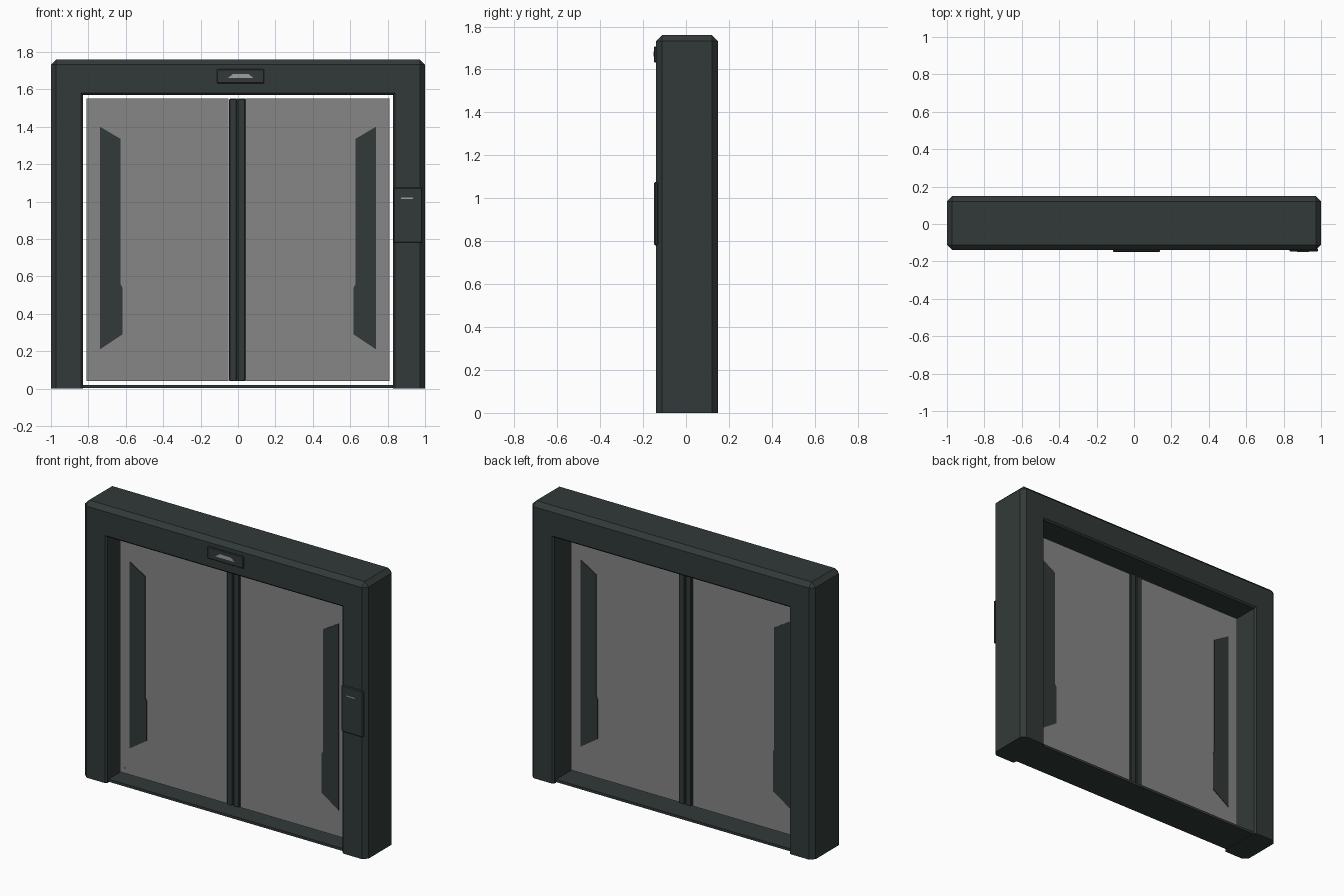
import bpy, bmesh
from mathutils import Vector

if "Cube" in bpy.data.objects:
    bpy.data.objects.remove(bpy.data.objects["Cube"])


def material(name, rgba):
    m = bpy.data.materials.new(name)
    m.diffuse_color = rgba
    m.use_nodes = True
    m.node_tree.nodes["Principled BSDF"].inputs["Base Color"].default_value = m.diffuse_color
    return m


DARK = material("dark green grey", (0.031, 0.042, 0.040, 1))
GLASS = material("grey glass", (0.235, 0.238, 0.235, 0.6))
LIGHT = material("light grey", (0.35, 0.35, 0.35, 1))


def finish(name, bm, mat):
    bmesh.ops.recalc_face_normals(bm, faces=bm.faces)
    me = bpy.data.meshes.new(name)
    bm.to_mesh(me)
    bm.free()
    me.materials.append(mat)
    ob = bpy.data.objects.new(name, me)
    bpy.context.collection.objects.link(ob)
    return ob


def extrude_xz(points, y0, y1):
    bm = bmesh.new()
    face = bm.faces.new([bm.verts.new((x, y0, z)) for x, z in points])
    res = bmesh.ops.extrude_face_region(bm, geom=[face])
    verts = [v for v in res["geom"] if isinstance(v, bmesh.types.BMVert)]
    bmesh.ops.translate(bm, verts=verts, vec=Vector((0, y1 - y0, 0)))
    return bm


def box(name, x, y, z, mat, bevel=0):
    bm = extrude_xz([(x[0], z[0]), (x[1], z[0]), (x[1], z[1]), (x[0], z[1])], *y)
    if bevel:
        bmesh.ops.bevel(bm, geom=bm.edges[:], offset=bevel, segments=1, affect='EDGES')
    return finish(name, bm, mat)


# Door surround: one U-shaped profile with chamfered outer and inner edges
W, H, IW, IH = 1.0, 1.76, 0.83, 1.57
bm = extrude_xz([(-W, 0), (-IW, 0), (-IW, IH), (IW, IH), (IW, 0), (W, 0), (W, H), (-W, H)],
                -0.14, 0.149)


def outer(v):
    return abs(v.co.x) > 0.99


def floor(e):
    return all(v.co.z < 0.001 for v in e.verts)


edges = [e for e in bm.edges if all(outer(v) for v in e.verts) and not floor(e)]
bmesh.ops.bevel(bm, geom=edges, offset=0.028, segments=1, affect='EDGES')
edges = [e for e in bm.edges if all(abs(v.co.x) < IW + 0.001 for v in e.verts)
         and abs(e.verts[0].co.y - e.verts[1].co.y) < 0.01 and not floor(e)]
bmesh.ops.bevel(bm, geom=edges, offset=0.01, segments=1, affect='EDGES')
finish("door_surround", bm, DARK)

# Thin floor sill
box("floor_sill", (-IW - 0.02, IW + 0.02), (-0.12, 0.125), (0.004, 0.02), DARK)

# Sliding glass panes
PANE = (-0.034, 0.004)
box("left_pane", (-0.81, -0.052), PANE, (0.04, 1.55), GLASS)
box("right_pane", (0.04, 0.81), PANE, (0.04, 1.55), GLASS)

# Meeting stiles between the panes
STILE = (-0.046, 0.018)
box("left_meeting_stile", (-0.047, -0.007), STILE, (0.04, 1.55), DARK, 0.004)
box("right_meeting_stile", (-0.001, 0.04), STILE, (0.04, 1.55), DARK, 0.004)
box("stile_seam", (-0.008, 0), (-0.034, 0.006), (0.04, 1.55), DARK)

# Long handle plates running through each pane
grip = [(0.738, 1.40), (0.628, 1.335), (0.628, 0.56), (0.618, 0.54), (0.618, 0.29), (0.738, 0.21)]
for side, s in (("left", -1), ("right", 1)):
    bm = extrude_xz([(s * x, z) for x, z in grip], PANE[0] - 0.006, PANE[1] + 0.004)
    finish(side + "_handle_plate", bm, DARK)

    # Ring marks at the upper pane corners
    bm = bmesh.new()
    rings = []
    for r in (0.021, 0.026):
        rings.append(bmesh.ops.create_circle(bm, segments=20, radius=r)["verts"])
    for i in range(20):
        j = (i + 1) % 20
        bm.faces.new([rings[0][i], rings[0][j], rings[1][j], rings[1][i]])
    for v in bm.verts:
        v.co = Vector((s * 0.775 + v.co.x, PANE[0] - 0.003, 1.52 + v.co.y))
    finish(side + "_corner_ring", bm, GLASS)

    # Small fixing at the lower pane corners
    box(side + "_lower_fixing", (s * 0.775 - 0.01, s * 0.775 + 0.01),
        (PANE[0] - 0.003, PANE[0] + 0.001), (0.055, 0.075), GLASS)

# Header sensor with a light slot
box("sensor_plate", (-0.113, 0.14), (-0.149, -0.13), (1.632, 1.708), DARK, 0.004)
bm = extrude_xz([(-0.055, 1.66), (0.083, 1.66), (0.055, 1.683), (-0.025, 1.683)],
                -0.1505, -0.148)
finish("sensor_slot", bm, LIGHT)

# Control panel on the right post
box("control_panel", (0.832, 0.985), (-0.148, -0.13), (0.78, 1.075), DARK, 0.005)
box("control_panel_display", (0.872, 0.935), (-0.1495, -0.147), (1.014, 1.021), LIGHT)
